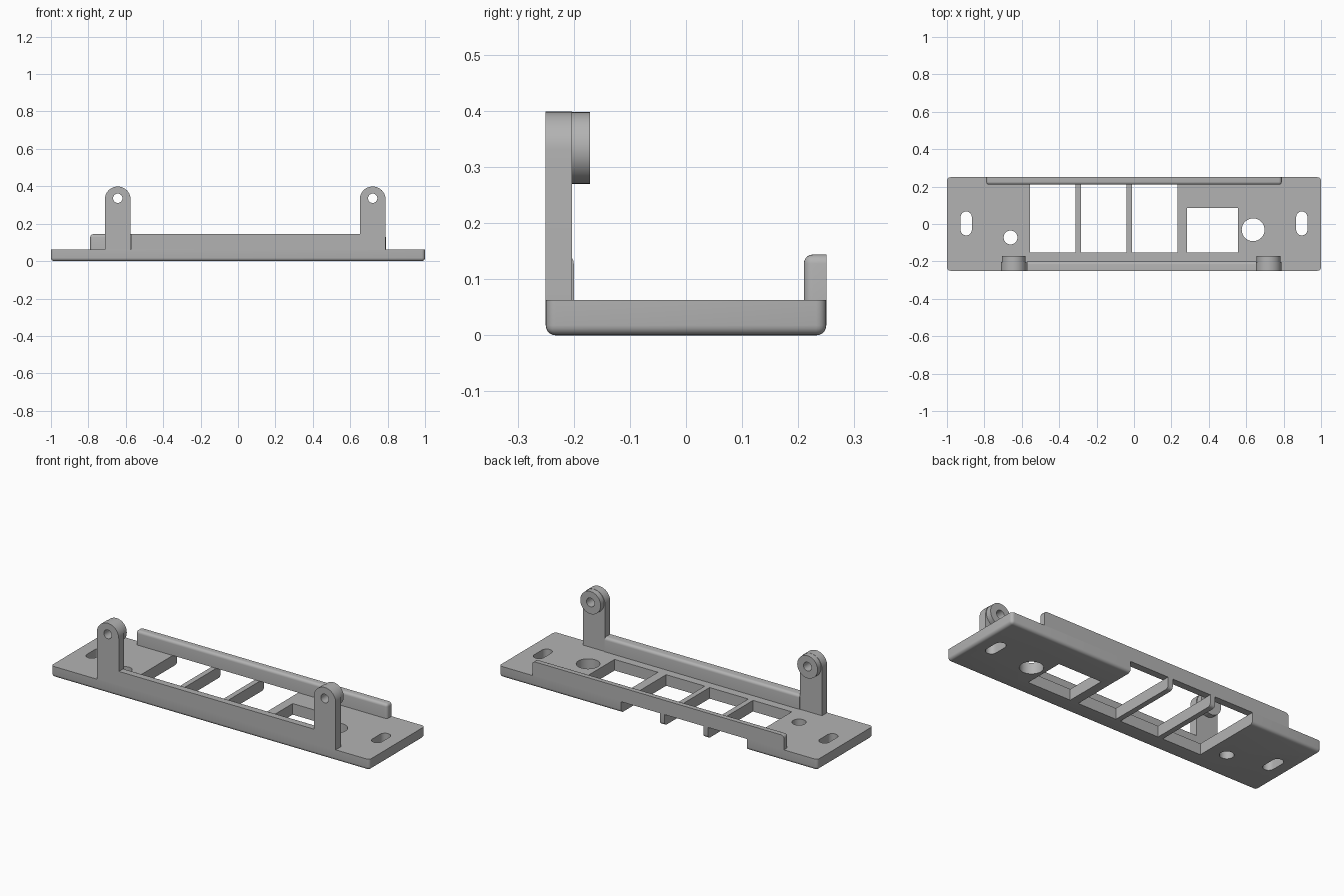
import bpy, bmesh
from math import radians, pi, cos, sin
from mathutils import Matrix

if "Cube" in bpy.data.objects:
    bpy.data.objects.remove(bpy.data.objects["Cube"])

grey = bpy.data.materials.new("plain_grey")
grey.use_nodes = True
grey.diffuse_color = (0.45, 0.45, 0.45, 1)
grey.node_tree.nodes["Principled BSDF"].inputs["Base Color"].default_value = (0.45, 0.45, 0.45, 1)

TOP = 0.063        # plate thickness
WALL = 0.144       # height of lip and front wall
BACK, FRONT = 0.25, -0.25


def add_object(name, bm):
    bmesh.ops.recalc_face_normals(bm, faces=bm.faces)
    mesh = bpy.data.meshes.new(name)
    bm.to_mesh(mesh)
    bm.free()
    mesh.materials.append(grey)
    obj = bpy.data.objects.new(name, mesh)
    bpy.context.collection.objects.link(obj)
    return obj


def box(name, lo, hi, radius=0, rounded=None):
    """Box between two corners; edges accepted by the rule are rounded."""
    bm = bmesh.new()
    bmesh.ops.create_cube(bm, size=1)
    for v in bm.verts:
        v.co = [hi[i] if v.co[i] > 0 else lo[i] for i in range(3)]
    if rounded:
        edges = [e for e in bm.edges if rounded(e.verts[0].co, e.verts[1].co)]
        bmesh.ops.bevel(bm, geom=edges, offset=radius, segments=5,
                        profile=0.5, affect='EDGES')
    return add_object(name, bm)


def prism(name, points, start, end, along_y=False):
    """Extrude an outline along z, or along y with the outline in x and z."""
    bm = bmesh.new()
    place = (lambda a, b, h: (a, h, b)) if along_y else (lambda a, b, h: (a, b, h))
    face = bm.faces.new([bm.verts.new(place(a, b, start)) for a, b in points])
    out = bmesh.ops.extrude_face_region(bm, geom=[face])
    for v in out["geom"]:
        if isinstance(v, bmesh.types.BMVert):
            v.co = place(v.co.x, v.co.z if along_y else v.co.y, end)
    return add_object(name, bm)


def arc(cx, cy, r, a0=0, a1=2 * pi, n=32):
    count = n if a1 - a0 > 6 else n + 1
    return [(cx + r * cos(a0 + (a1 - a0) * i / n),
             cy + r * sin(a0 + (a1 - a0) * i / n)) for i in range(count)]


def cut(obj, cutter):
    cutter.hide_render = True
    mod = obj.modifiers.new("cut", 'BOOLEAN')
    mod.operation = 'DIFFERENCE'
    mod.solver = 'EXACT'
    mod.object = cutter
    activate(obj)
    bpy.ops.object.modifier_apply(modifier=mod.name)
    bpy.data.objects.remove(cutter)


def activate(obj):
    bpy.ops.object.select_all(action='DESELECT')
    obj.select_set(True)
    bpy.context.view_layer.objects.active = obj


parts = []

# Base plate, rounded everywhere except along its top rim
plate = box("base_plate", (-1, FRONT, 0), (1, BACK, TOP), 0.018,
            lambda a, b: min(a.z, b.z) < 0.01)
parts.append(plate)

# Three bays open to the back, and one closed square window
for x in (-0.557, -0.284, -0.011):
    cut(plate, box("bay_cutter", (x, -0.153, -0.1), (x + 0.243, 0.4, 0.2)))
cut(plate, box("window_cutter", (0.284, -0.153, -0.1), (0.556, 0.085, 0.2)))

# Round holes and mounting slots
for x, y, r in ((-0.66, -0.072, 0.037), (0.637, -0.031, 0.061)):
    cut(plate, prism("hole_cutter", arc(x, y, r), -0.1, 0.2))
for x in (-0.897, 0.897):
    slot = arc(x, 0.037, 0.03, 0, pi, 12) + arc(x, -0.031, 0.03, pi, 2 * pi, 12)
    cut(plate, prism("slot_cutter", slot, -0.1, 0.2))

# Back lip, rounded on its front, top and end edges
parts.append(box("back_lip", (-0.79, 0.21, TOP), (0.79, BACK, WALL), 0.016,
                 lambda a, b: min(a.y, b.y) < BACK - 0.01 and max(a.z, b.z) > TOP + 0.01
                 and not (abs(a.y - b.y) < 0.001 and a.y > 0.24)))

# Front wall between the ears, rounded on its inner top edge
parts.append(box("front_wall", (-0.573, FRONT, TOP), (0.651, -0.2, WALL), 0.016,
                 lambda a, b: min(a.y, b.y) > -0.21 and min(a.z, b.z) > 0.1))

# Hinge ears with round bosses on the inner side and a pin hole through both
for side, x in (("right", -0.643), ("left", 0.72)):
    r, z = 0.069, 0.33
    outline = [(x - r, TOP), (x + r, TOP)] + arc(x, z, r, 0, pi, 20)
    ear = prism(side + "_ear", outline, FRONT, -0.203, True)
    boss = prism(side + "_boss", arc(x, 0.334, 0.064, n=40), -0.203, -0.171, True)
    for part in (ear, boss):
        cut(part, prism("pin_cutter", arc(x, 0.336, 0.025, n=24), -0.4, 0, True))
        parts.append(part)

# Smooth curved faces, keep hard edges
for part in parts:
    activate(part)
    bpy.ops.object.shade_smooth_by_angle(angle=radians(35))
